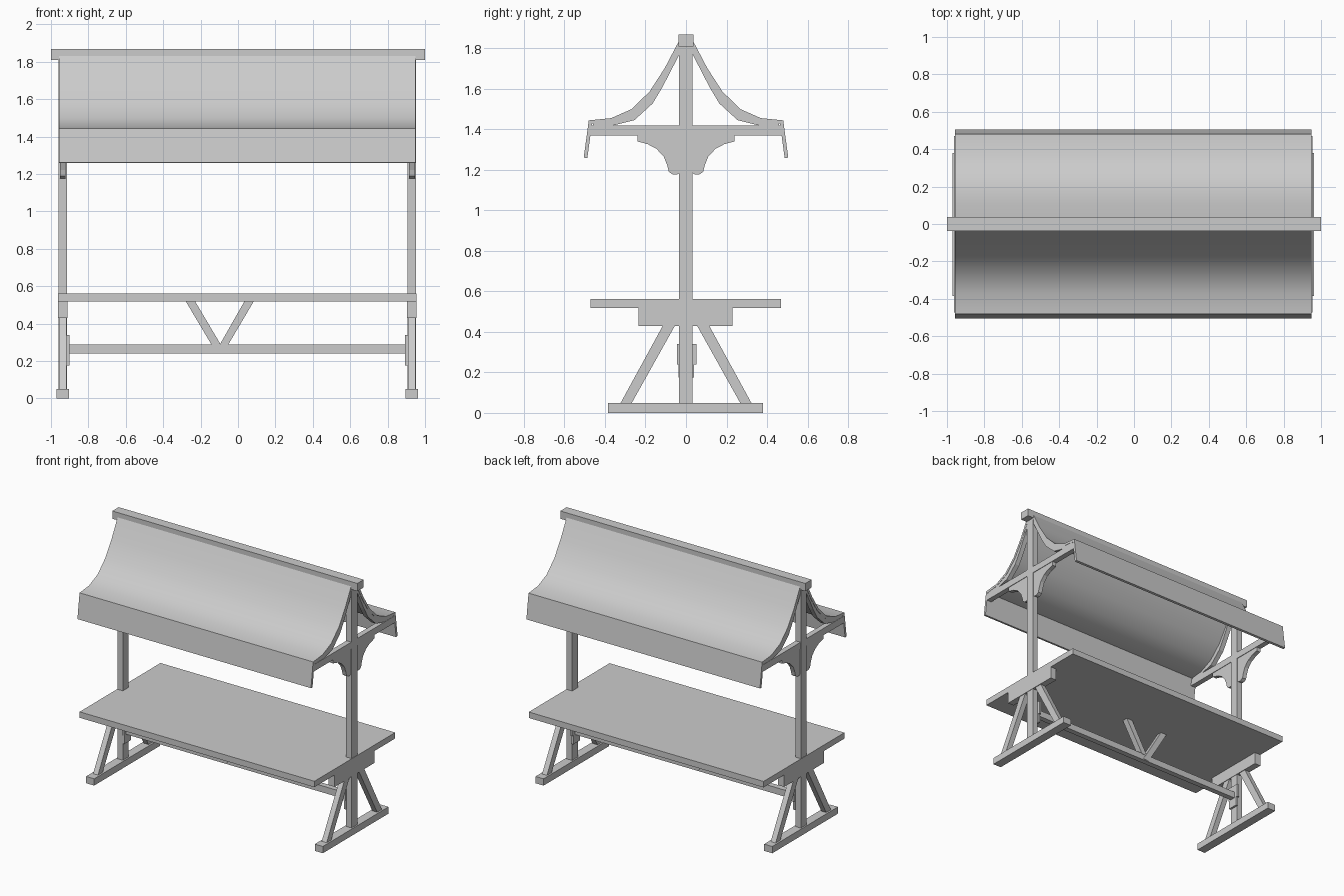
import bpy, bmesh
from mathutils import Vector

if "Cube" in bpy.data.objects:
    bpy.data.objects.remove(bpy.data.objects["Cube"])

ENDS = {"left": -0.937, "right": 0.929}   # centre x of the two end frames


def prism(name, pts, lo, hi, axis="x"):
    """Extrude a closed profile along x (points are y,z) or along y (points are x,z)."""
    bm = bmesh.new()
    to3d = (lambda p, t: (t, p[0], p[1])) if axis == "x" else (lambda p, t: (p[0], t, p[1]))
    a = [bm.verts.new(to3d(p, lo)) for p in pts]
    b = [bm.verts.new(to3d(p, hi)) for p in pts]
    n = len(pts)
    bm.faces.new(a)
    bm.faces.new(b[::-1])
    for i in range(n):
        j = (i + 1) % n
        bm.faces.new((a[i], b[i], b[j], a[j]))
    bmesh.ops.recalc_face_normals(bm, faces=bm.faces)
    me = bpy.data.meshes.new(name)
    bm.to_mesh(me)
    bm.free()
    ob = bpy.data.objects.new(name, me)
    bpy.context.collection.objects.link(ob)
    return ob


def box(name, x0, x1, y0, y1, z0, z1):
    return prism(name, [(y0, z0), (y1, z0), (y1, z1), (y0, z1)], x0, x1)


def offset_line(pts, d):
    """Parallel copy of an open line, shifted by d to its lower side."""
    out = []
    for i, p in enumerate(pts):
        p = Vector(p)
        dirs = []
        if i:
            dirs.append((p - Vector(pts[i - 1])).normalized())
        if i < len(pts) - 1:
            dirs.append((Vector(pts[i + 1]) - p).normalized())
        norms = [Vector((v.y, -v.x)) for v in dirs]
        m = sum(norms, Vector((0, 0))).normalized()
        out.append(tuple(p - m * -d / m.dot(norms[0])))
    return out


def smooth(ob):
    bpy.ops.object.select_all(action="DESELECT")
    ob.select_set(True)
    bpy.context.view_layer.objects.active = ob
    bpy.ops.object.shade_smooth_by_angle(angle=0.6)


def flip(pts, s):
    return [(s * y, z) for y, z in pts]


# Profiles in (y, z) for the +y side
slope = [(0.03, 1.845), (0.105, 1.702), (0.18, 1.586), (0.27, 1.499), (0.37, 1.455), (0.48, 1.444)]
roof_top = slope + [(0.505, 1.26)]
roof = roof_top + offset_line(roof_top, 0.018)[::-1]
rafter = offset_line(slope[:5], 0.015) + [(0.46, 1.43), (0.46, 1.418), (0.365, 1.418), (0.255, 1.445),
         (0.165, 1.527), (0.118, 1.605), (0.03, 1.775)]
bracket = [(0.02, 1.38), (0.24, 1.38), (0.24, 1.34), (0.19, 1.327), (0.145, 1.303), (0.11, 1.265),
           (0.092, 1.22), (0.085, 1.19), (0.065, 1.177), (0.045, 1.177), (0.02, 1.19)]
leg_brace = [(0.052, 0.435), (0.112, 0.435), (0.325, 0.045), (0.27, 0.045)]

# Roof: ridge beam and two curved sheets with hanging flaps
box("ridge_beam", -1, 1, -0.037, 0.037, 1.81, 1.867)
for side, s in (("front", -1), ("back", 1)):
    smooth(prism(f"{side}_roof_sheet", flip(roof, s), -0.957, 0.949))

# End frames
for end, c in ENDS.items():
    inward = -1 if c > 0 else 1
    box(f"{end}_foot", c - 0.033, c + 0.033, -0.385, 0.38, 0, 0.05)
    box(f"{end}_post", c - 0.022, c + 0.022, -0.035, 0.032, 0.05, 1.82)
    box(f"{end}_table_support", c - 0.025, c + 0.025, -0.235, 0.23, 0.43, 0.52)
    box(f"{end}_roof_crossbeam", c - 0.02, c + 0.02, -0.475, 0.475, 1.37, 1.42)
    # mounting plates where the stretcher meets the post
    f, g = sorted((c + inward * 0.02, c + inward * 0.037))
    box(f"{end}_stretcher_plate", f, g, -0.045, 0.052, 0.24, 0.34)
    box(f"{end}_stretcher_plate_lower", f, g, -0.038, 0.04, 0.175, 0.26)
    for side, s in (("front", -1), ("back", 1)):
        prism(f"{end}_{side}_rafter", flip(rafter, s), c - 0.018, c + 0.018)
        prism(f"{end}_{side}_bracket", flip(bracket, s), c - 0.016, c + 0.016)
        prism(f"{end}_{side}_leg_brace", flip(leg_brace, s), c - 0.02, c + 0.02)

# Table top
box("table_top", -0.962, 0.954, -0.472, 0.47, 0.518, 0.562)

# Stretcher and the V-shaped brace under the table
box("stretcher", -0.905, 0.895, -0.02, 0.02, 0.24, 0.288)
prism("v_brace_left", [(-0.28, 0.52), (-0.23, 0.52), (-0.07, 0.25), (-0.115, 0.243)], -0.022, 0.022, "y")
prism("v_brace_right", [(0.035, 0.52), (0.085, 0.52), (-0.055, 0.283), (-0.1, 0.283)], -0.022, 0.022, "y")
